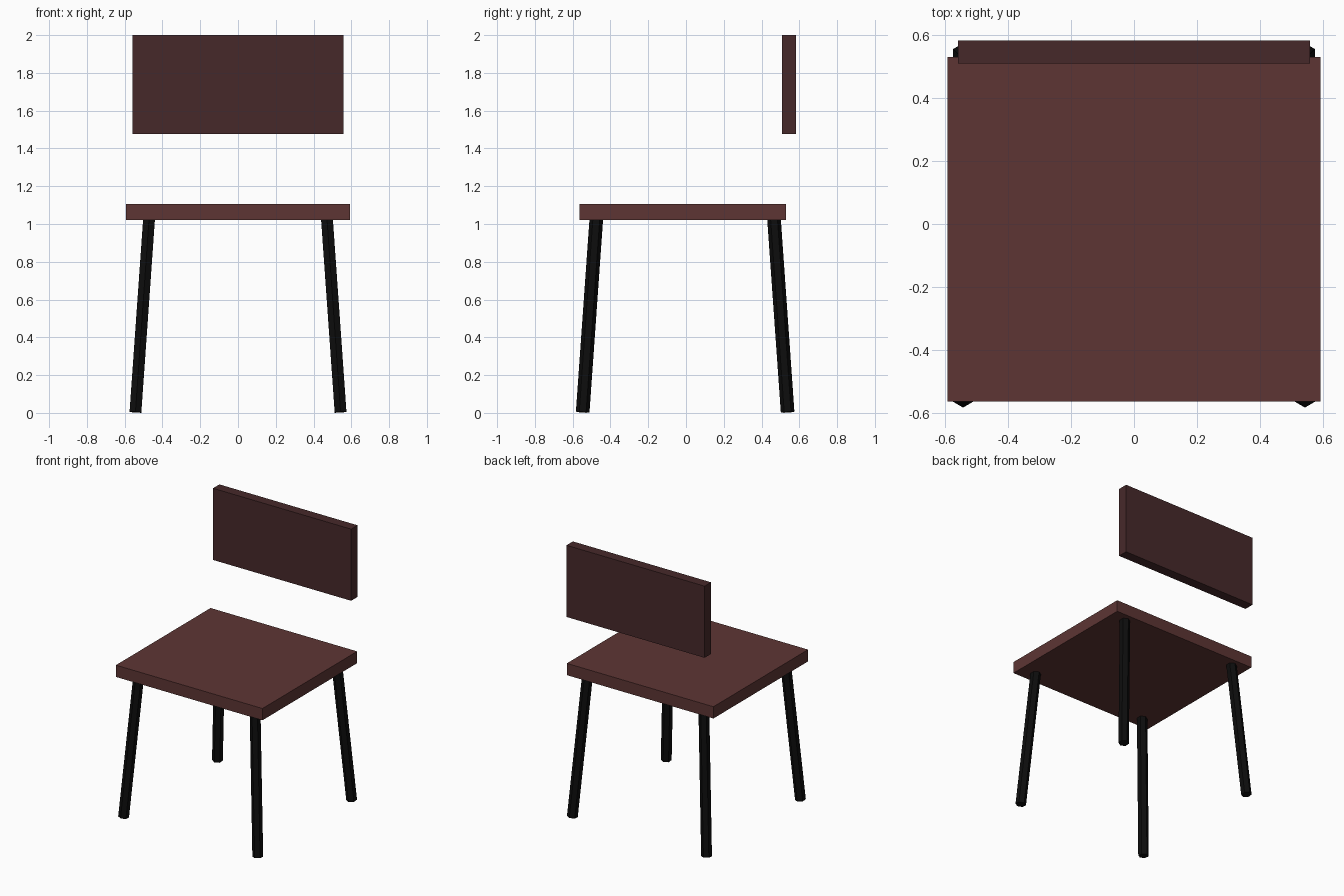
import bpy, bmesh, math
from mathutils import Vector, Matrix

if "Cube" in bpy.data.objects:
    bpy.data.objects.remove(bpy.data.objects["Cube"])


def material(name, rgb):
    m = bpy.data.materials.new(name)
    m.diffuse_color = (*rgb, 1)
    m.use_nodes = True
    m.node_tree.nodes["Principled BSDF"].inputs["Base Color"].default_value = m.diffuse_color
    return m


def finish(name, bm, mat):
    mesh = bpy.data.meshes.new(name)
    bmesh.ops.recalc_face_normals(bm, faces=bm.faces)
    bm.to_mesh(mesh)
    bm.free()
    mesh.materials.append(mat)
    ob = bpy.data.objects.new(name, mesh)
    bpy.context.collection.objects.link(ob)
    return ob


def box(name, lo, hi, mat):
    lo, hi = Vector(lo), Vector(hi)
    bm = bmesh.new()
    bmesh.ops.create_cube(bm, size=1, matrix=Matrix.Translation((lo + hi) / 2)
                          @ Matrix.Diagonal((*(hi - lo), 1)))
    return finish(name, bm, mat)


def hex_leg(name, foot, top, radius, mat):
    # six-sided rod, one corner pointing front/back, ends square to its axis
    foot, top = Vector(foot), Vector(top)
    axis = top - foot
    turn = Vector((0, 0, 1)).rotation_difference(axis).to_matrix()
    bm = bmesh.new()
    rings = []
    for end in (foot, top):
        rings.append([bm.verts.new(end + turn @ Vector(
            (radius * math.sin(a), radius * math.cos(a), 0)))
            for a in (i * math.pi / 3 for i in range(6))])
    for ring in rings:
        bm.faces.new(ring)
    for i in range(6):
        j = (i + 1) % 6
        bm.faces.new((rings[0][i], rings[0][j], rings[1][j], rings[1][i]))
    return finish(name, bm, mat)


seat_wood = material("seat_wood", (0.11, 0.036, 0.034))
back_wood = material("back_wood", (0.062, 0.022, 0.023))
black = material("black_metal", (0.004, 0.004, 0.004))

# Seat slab and floating backrest panel
box("seat", (-0.593, -0.564, 1.021), (0.593, 0.53, 1.107), seat_wood)
box("backrest", (-0.559, 0.509, 1.476), (0.559, 0.583, 2.0), back_wood)

# Splayed legs
for side, sx in (("left", -1), ("right", 1)):
    for end, y_foot, y_top in (("front", -0.547, -0.475), ("back", 0.538, 0.466)):
        hex_leg(f"{end}_{side}_leg", (sx * 0.543, y_foot, 0.004),
                (sx * 0.471, y_top, 1.025), 0.036, black)
